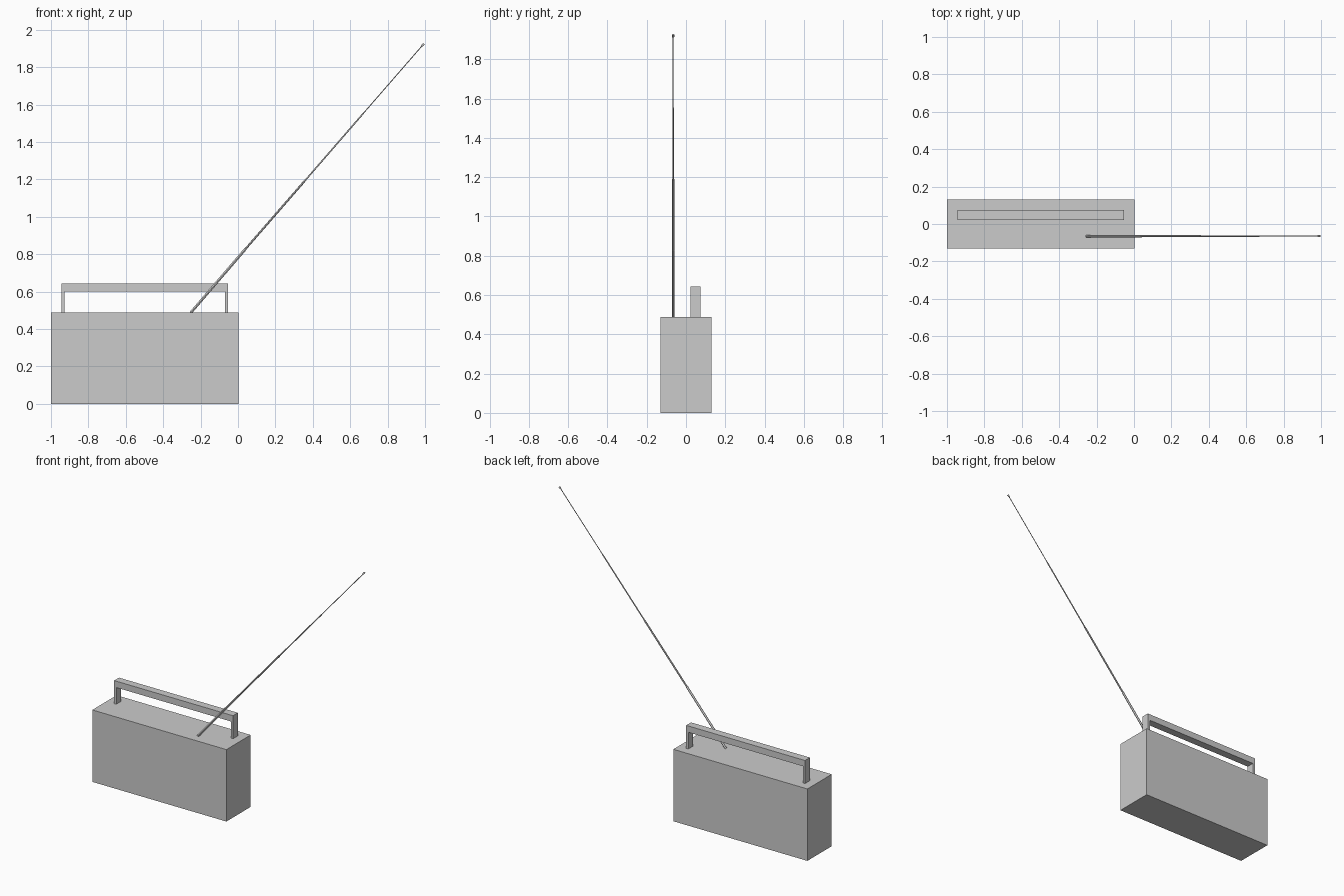
import bpy
from mathutils import Vector

if "Cube" in bpy.data.objects:
    bpy.data.objects.remove(bpy.data.objects["Cube"])


def box(name, lo, hi):
    lo, hi = Vector(lo), Vector(hi)
    bpy.ops.mesh.primitive_cube_add(size=1, location=(lo + hi) / 2)
    ob = bpy.context.object
    ob.name = name
    ob.scale = hi - lo
    bpy.ops.object.transform_apply(location=False, rotation=False, scale=True)
    return ob


def rod(name, a, b, radius):
    a, b = Vector(a), Vector(b)
    bpy.ops.mesh.primitive_cylinder_add(vertices=12, radius=radius, depth=(b - a).length, location=(a + b) / 2)
    ob = bpy.context.object
    ob.name = name
    ob.rotation_euler = (b - a).to_track_quat('Z', 'Y').to_euler()
    bpy.ops.object.shade_smooth_by_angle()
    return ob


# Radio case
box("case", (-1, -0.13, 0), (0.004, 0.13, 0.487))

# Carry handle: one square-cornered arch extruded in depth
x0, x1, z0, z1, z2, t = -0.943, -0.053, 0.487, 0.6, 0.643, 0.016
profile = [(x0, z0), (x0 + t, z0), (x0 + t, z1), (x1 - t, z1),
           (x1 - t, z0), (x1, z0), (x1, z2), (x0, z2)]
y0, y1, n = 0.022, 0.074, len(profile)
verts = [(x, y, z) for y in (y0, y1) for x, z in profile]
faces = [tuple(range(n)), tuple(reversed(range(n, 2 * n)))]
faces += [(i, i + n, (i + 1) % n + n, (i + 1) % n) for i in range(n)]
mesh = bpy.data.meshes.new("handle")
mesh.from_pydata(verts, [], faces)
bpy.context.collection.objects.link(bpy.data.objects.new("handle", mesh))

# Telescopic antenna: four thinning sections and a tip
y = -0.065
stops = [(-0.253, y, 0.487), (0.04, y, 0.828), (0.355, y, 1.19), (0.67, y, 1.553), (0.985, y, 1.915)]
for i, radius in enumerate((0.0072, 0.0056, 0.004, 0.0025)):
    rod(f"antenna_section_{i + 1}", stops[i], stops[i + 1], radius)
tip = Vector(stops[-1])
along = (tip - Vector(stops[-2])).normalized()
rod("antenna_tip", tip - along * 0.002, tip + along * 0.014, 0.0056)
